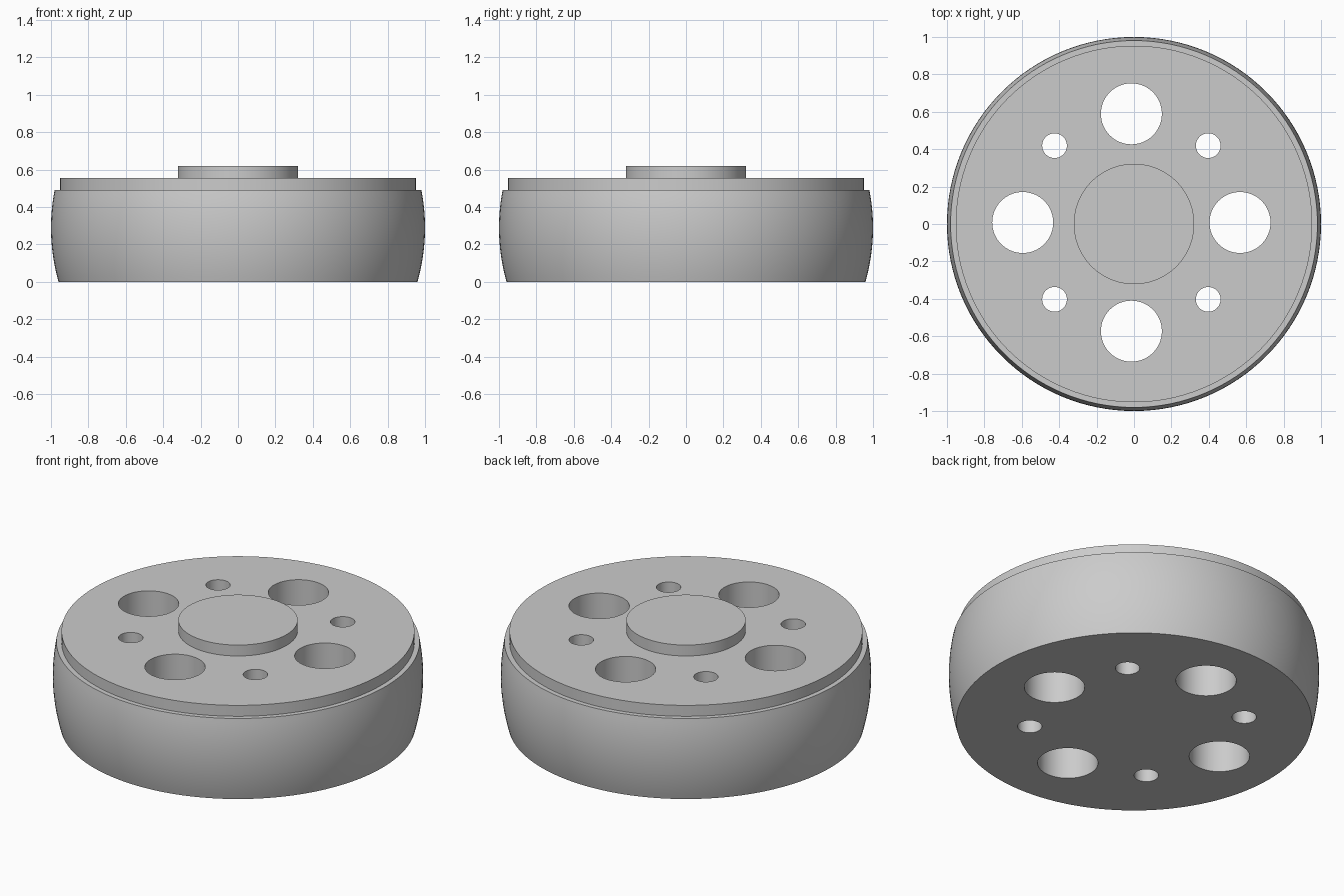
import bpy, bmesh, math

if "Cube" in bpy.data.objects:
    bpy.data.objects.remove(bpy.data.objects["Cube"])

SEGMENTS = 128
HOLE_CENTRE = (-0.014, 0.008)   # the hole pattern sits slightly off the wheel axis
HOLE_RING = 0.581

grey = bpy.data.materials.new("plain grey")
grey.diffuse_color = (0.6, 0.6, 0.6, 1)
grey.use_nodes = True
grey.node_tree.nodes["Principled BSDF"].inputs["Base Color"].default_value = grey.diffuse_color


def smooth(obj):
    bpy.ops.object.select_all(action='DESELECT')
    obj.select_set(True)
    bpy.context.view_layer.objects.active = obj
    bpy.ops.object.shade_smooth_by_angle(angle=math.radians(25))


def cylinder(name, radius, z0, z1, x=0, y=0, segments=SEGMENTS):
    bpy.ops.mesh.primitive_cylinder_add(vertices=segments, radius=radius, depth=z1 - z0,
                                        location=(x, y, (z0 + z1) / 2))
    obj = bpy.context.object
    obj.name = name
    obj.data.materials.append(grey)
    return obj


def lathe(name, profile):
    """Spin a closed (radius, height) profile around the z axis."""
    bm = bmesh.new()
    rings = []
    for i in range(SEGMENTS):
        a = 2 * math.pi * i / SEGMENTS
        rings.append([bm.verts.new((r * math.cos(a), r * math.sin(a), z)) for r, z in profile])
    n = len(profile)
    for i in range(SEGMENTS):
        a, b = rings[i], rings[(i + 1) % SEGMENTS]
        for j in range(n):
            k = (j + 1) % n
            bm.faces.new((a[j], b[j], b[k], a[k]))
    bmesh.ops.recalc_face_normals(bm, faces=bm.faces)
    mesh = bpy.data.meshes.new(name)
    bm.to_mesh(mesh)
    bm.free()
    mesh.materials.append(grey)
    obj = bpy.data.objects.new(name, mesh)
    bpy.context.collection.objects.link(obj)
    return obj


# Bulging tyre around the disc
TYRE_TOP, STEPS = 0.49, 16
heights = [TYRE_TOP * i / STEPS for i in range(STEPS + 1)]
tread = [(1 - 0.48 * (z - 0.29) ** 2, z) for z in heights]
smooth(lathe("tyre", [(0.953, 0)] + tread + [(0.953, TYRE_TOP)]))

# Wheel disc, drilled with four large and four small holes
disc = cylinder("wheel_disc", 0.953, 0, 0.555)
for i in range(8):
    a = i * math.pi / 4
    cutter = cylinder("hole_cutter", 0.066 if i % 2 else 0.163, -0.2, 0.8,
                      HOLE_CENTRE[0] + HOLE_RING * math.cos(a),
                      HOLE_CENTRE[1] + HOLE_RING * math.sin(a), 64)
    cutter.hide_render = True
    cut = disc.modifiers.new("hole", 'BOOLEAN')
    cut.operation = 'DIFFERENCE'
    cut.solver = 'EXACT'
    cut.object = cutter
    bpy.context.view_layer.objects.active = disc
    bpy.ops.object.modifier_apply(modifier=cut.name)
    bpy.data.objects.remove(cutter, do_unlink=True)
smooth(disc)

# Raised centre hub
smooth(cylinder("hub", 0.322, 0.53, 0.62))
